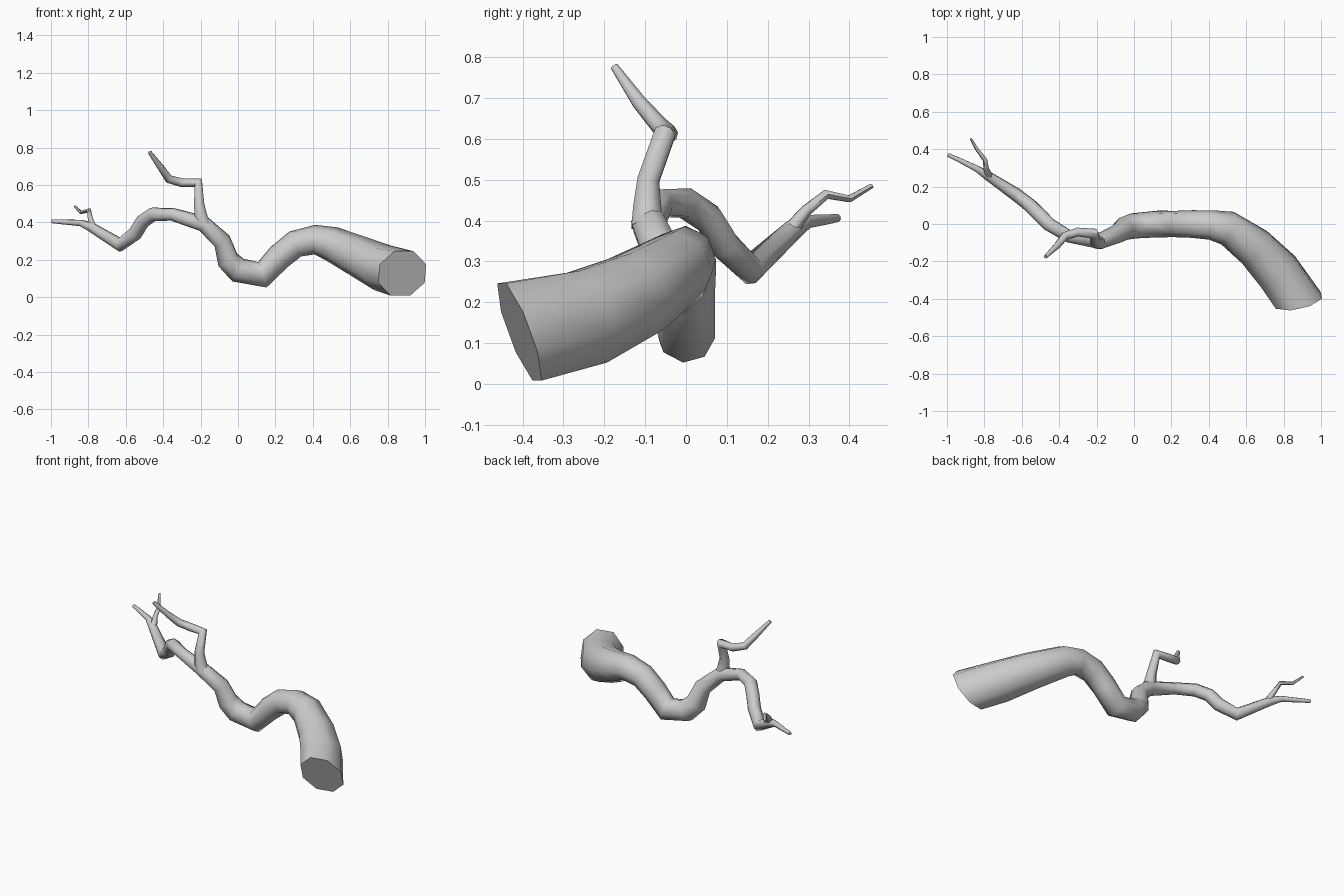
import bpy, bmesh, math
from mathutils import Vector


def limb(name, path, sides=8, start=None):
    """Tapered tube through (x, y, z, radius) points, with mitred rings and flat ends."""
    pts = [Vector(p[:3]) for p in path]
    last = len(pts) - 1
    bm = bmesh.new()
    rings, normal, prev = [], None, None
    for i, p in enumerate(pts):
        a = (p - pts[i - 1]).normalized() if i else Vector()
        b = (pts[i + 1] - p).normalized() if i < last else Vector()
        t = (a + b).normalized()
        if i == 0 and start:
            t = Vector(start).normalized()
        if normal is None:
            up = Vector((0, 0, 1)) if abs(t.z) < 0.8 else Vector((1, 0, 0))
            normal = up - t * up.dot(t)
        else:
            normal = prev.rotation_difference(t) @ normal
        normal = (normal - t * normal.dot(t)).normalized()
        side = t.cross(normal)
        ring = []
        for k in range(sides):
            ang = math.tau * (k + 0.5) / sides
            ring.append(bm.verts.new(p + path[i][3] * 1.04 *
                                     (normal * math.cos(ang) + side * math.sin(ang))))
        rings.append(ring)
        prev = t
    for r, s in zip(rings, rings[1:]):
        for k in range(sides):
            j = (k + 1) % sides
            bm.faces.new((r[k], r[j], s[j], s[k]))
    bm.faces.new(rings[0][::-1])
    bm.faces.new(rings[-1])
    bmesh.ops.recalc_face_normals(bm, faces=bm.faces)
    me = bpy.data.meshes.new(name)
    bm.to_mesh(me)
    bm.free()
    ob = bpy.data.objects.new(name, me)
    bpy.context.collection.objects.link(ob)
    bpy.ops.object.select_all(action='DESELECT')
    ob.select_set(True)
    bpy.context.view_layer.objects.active = ob
    bpy.ops.object.shade_smooth_by_angle(angle=math.radians(60))
    return ob


# Main winding limb, from the sawn end to the thin tip
limb("main_limb", [
    (0.878, -0.408, 0.127, 0.132), (0.77, -0.255, 0.158, 0.122),
    (0.645, -0.125, 0.218, 0.107), (0.50, -0.022, 0.285, 0.09),
    (0.41, -0.005, 0.308, 0.076), (0.305, 0.0, 0.284, 0.071),
    (0.22, 0.0, 0.215, 0.068), (0.13, 0.0, 0.12, 0.069),
    (0.0, -0.01, 0.145, 0.066), (-0.055, -0.025, 0.20, 0.06),
    (-0.085, -0.05, 0.30, 0.049), (-0.185, -0.092, 0.393, 0.042),
    (-0.35, -0.065, 0.443, 0.034), (-0.455, -0.002, 0.443, 0.037),
    (-0.51, 0.055, 0.405, 0.037), (-0.55, 0.095, 0.34, 0.037),
    (-0.63, 0.157, 0.28, 0.036), (-0.785, 0.26, 0.375, 0.025),
    (-0.84, 0.295, 0.397, 0.017), (-0.93, 0.34, 0.402, 0.013),
    (-0.995, 0.37, 0.406, 0.010)], start=(-0.2, 0.92, 0.35))

# Upright side branch, flared where it leaves the limb
limb("side_branch", [
    (-0.182, -0.095, 0.385, 0.04), (-0.198, -0.095, 0.43, 0.036),
    (-0.208, -0.092, 0.50, 0.028), (-0.212, -0.052, 0.612, 0.027),
    (-0.30, -0.043, 0.612, 0.023), (-0.37, -0.065, 0.632, 0.022),
    (-0.41, -0.115, 0.69, 0.018), (-0.473, -0.175, 0.776, 0.010)])

# Small twig near the tip
limb("twig", [
    (-0.775, 0.255, 0.375, 0.02), (-0.79, 0.295, 0.425, 0.014),
    (-0.797, 0.343, 0.464, 0.012), (-0.84, 0.40, 0.453, 0.009),
    (-0.872, 0.455, 0.485, 0.006)], sides=6)
